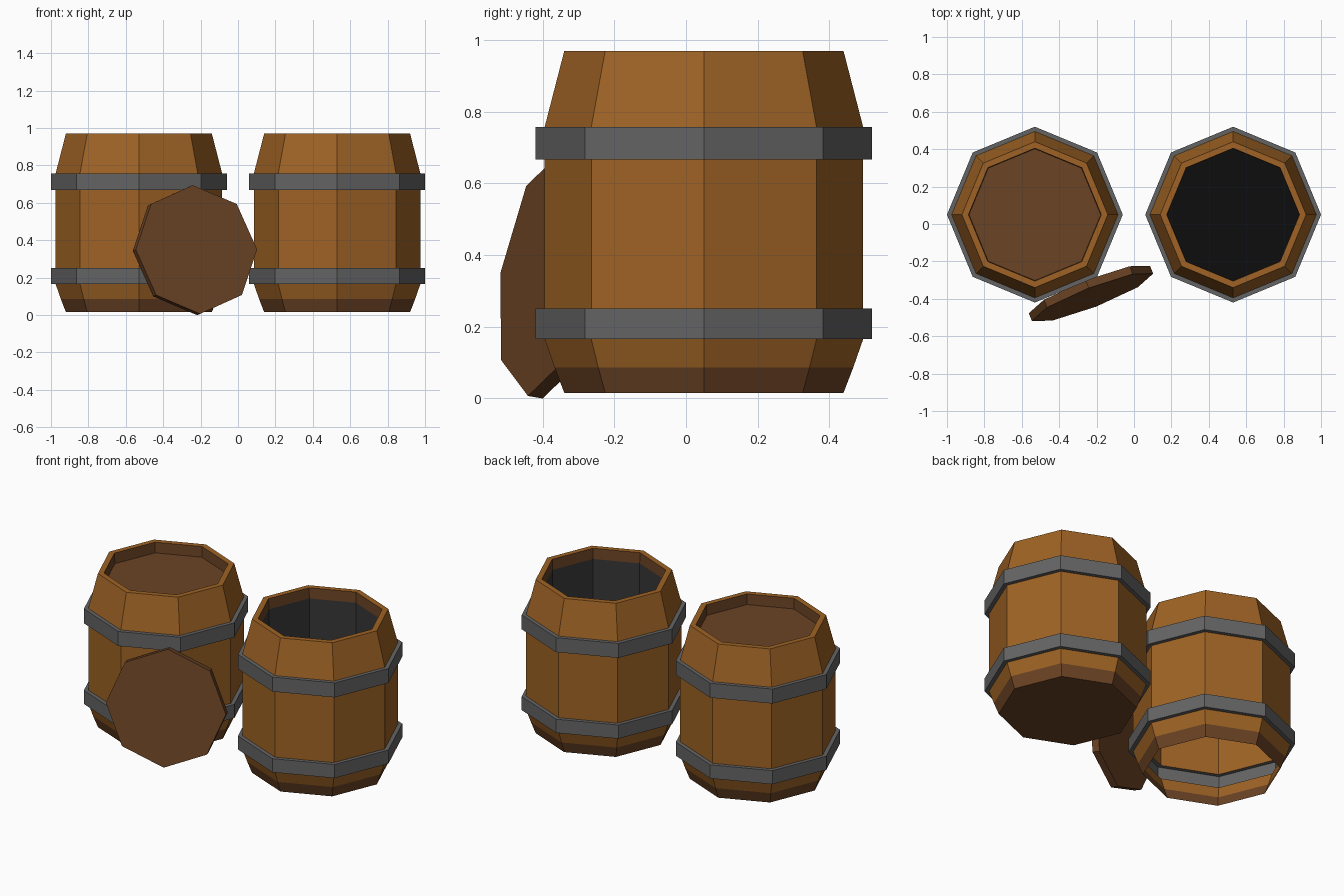
import bpy, bmesh, math
from mathutils import Vector, Matrix

if "Cube" in bpy.data.objects:
    bpy.data.objects.remove(bpy.data.objects["Cube"])


def material(name, color):
    m = bpy.data.materials.new(name)
    m.diffuse_color = (*color, 1)
    m.use_nodes = True
    m.node_tree.nodes["Principled BSDF"].inputs["Base Color"].default_value = m.diffuse_color
    return m


WOOD, DARK, IRON, INNER, BLACK = range(5)
MATS = [
    material("wood", (0.345, 0.124, 0.018)),
    material("dark_wood", (0.147, 0.056, 0.018)),
    material("iron", (0.127, 0.127, 0.127)),
    material("inner_grey", (0.038, 0.038, 0.038)),
    material("black_floor", (0.004, 0.004, 0.004)),
]
SIDES = 8


def lathe(name, profile, mats, matrix):
    """Turn a (radius, z) profile into an eight-sided solid, one material per segment.
    A radius of 0 closes the end with a flat cap."""
    me = bpy.data.meshes.new(name)
    bm = bmesh.new()
    rings = []
    for r, z in profile:
        if r == 0:
            rings.append(None)
            continue
        rings.append([bm.verts.new((r * math.cos(2 * math.pi * i / SIDES),
                                    r * math.sin(2 * math.pi * i / SIDES), z))
                      for i in range(SIDES)])
    for a, b, m in zip(rings, rings[1:], mats):
        if a is None:
            faces = [bm.faces.new(b[::-1])]
        elif b is None:
            faces = [bm.faces.new(a)]
        else:
            faces = [bm.faces.new((a[i], a[(i + 1) % SIDES], b[(i + 1) % SIDES], b[i]))
                     for i in range(SIDES)]
        for f in faces:
            f.material_index = m
    bm.to_mesh(me)
    bm.free()
    for m in MATS:
        me.materials.append(m)
    ob = bpy.data.objects.new(name, me)
    ob.matrix_world = matrix
    bpy.context.collection.objects.link(ob)
    return ob


# Shared outer shell: base strip, two hoops, staves, rim and inner lip
shell = [(0.39, 0.015), (0.417, 0.085), (0.445, 0.165),
         (0.47, 0.165), (0.47, 0.25), (0.445, 0.25),
         (0.445, 0.667), (0.47, 0.667), (0.47, 0.757), (0.445, 0.757),
         (0.39, 0.97), (0.355, 0.97), (0.352, 0.905)]
shell_mats = [DARK, WOOD, IRON, IRON, IRON, WOOD, IRON, IRON, IRON, WOOD, WOOD, DARK]

# Closed barrel: recessed lid on top, open underneath
lathe("closed_barrel", shell + [(0, 0.905)], shell_mats + [DARK],
      Matrix.Translation((-0.53, 0.05, 0)))

# Open barrel: solid bottom, dark hollow inside
lathe("open_barrel", [(0, 0.015)] + shell + [(0.352, 0.085), (0, 0.085)],
      [DARK] + shell_mats + [INNER, BLACK],
      Matrix.Translation((0.53, 0.05, 0)))

# Loose lid leaning on the closed barrel
n = Vector((0.39, -1, 0.167)).normalized()
u = Vector((-0.02, 0.05, 0.34))
u = (u - n * u.dot(n)).normalized()
v = n.cross(u)
basis = Matrix((u, v, n)).transposed().to_4x4()
lathe("loose_lid", [(0, -0.045), (0.348, -0.045), (0.348, 0), (0, 0)], [DARK] * 3,
      Matrix.Translation((-0.222, -0.392, 0.35)) @ basis)
